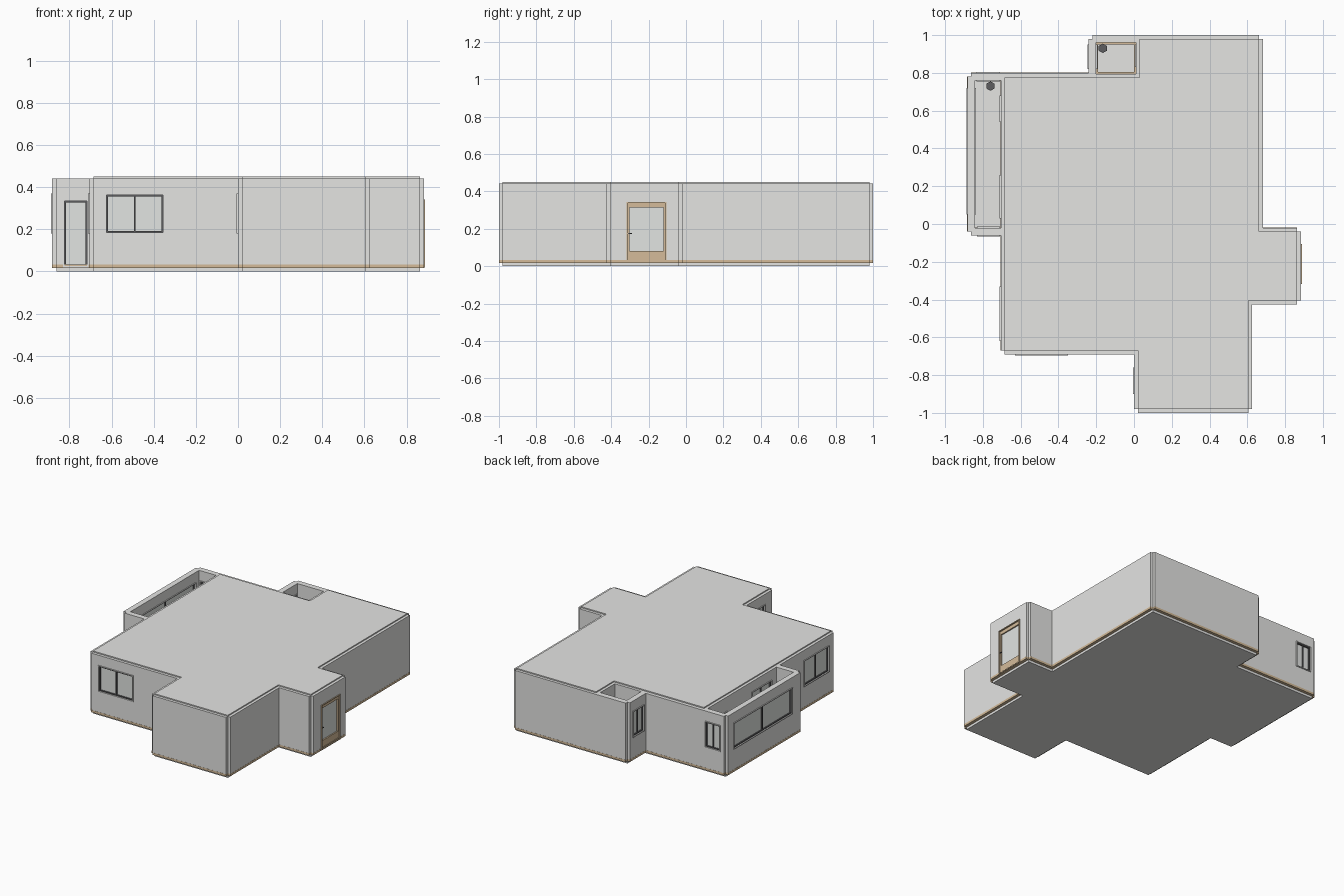
import bpy, bmesh
from mathutils import Vector

cube = bpy.data.objects.get("Cube")
if cube:
    bpy.data.objects.remove(cube, do_unlink=True)


def material(name, rgb):
    m = bpy.data.materials.new(name)
    m.use_nodes = True
    m.diffuse_color = (*rgb, 1)
    m.node_tree.nodes["Principled BSDF"].inputs["Base Color"].default_value = (*rgb, 1)
    return m


GREY = material("wall grey", (0.78, 0.78, 0.765))
TAN = material("tan wood", (0.66, 0.5, 0.32))
DARK = material("dark frame", (0.11, 0.11, 0.115))
GLASS = material("pale glass", (0.76, 0.78, 0.76))

HALF = 0.02      # half the wall thickness
WALL_BASE, WALL_TOP = 0.033, 0.442


def finish(name, bm, mat):
    bmesh.ops.recalc_face_normals(bm, faces=bm.faces)
    mesh = bpy.data.meshes.new(name)
    bm.to_mesh(mesh)
    bm.free()
    mesh.materials.append(mat)
    ob = bpy.data.objects.new(name, mesh)
    bpy.context.collection.objects.link(ob)
    return ob


def boxes(name, spans, mat):
    """One object from boxes given as (low corner, high corner)."""
    bm = bmesh.new()
    for lo, hi in spans:
        lo, hi = Vector(lo), Vector(hi)
        for v in bmesh.ops.create_cube(bm, size=1)["verts"]:
            v.co = (lo + hi) / 2 + v.co * (hi - lo)
    return finish(name, bm, mat)


def prism(name, outline, z0, z1, mat):
    bm = bmesh.new()
    face = bm.faces.new([bm.verts.new((x, y, z0)) for x, y in outline])
    top = bmesh.ops.extrude_face_region(bm, geom=[face], use_keep_orig=True)["geom"]
    for v in top:
        if isinstance(v, bmesh.types.BMVert):
            v.co.z = z1
    return finish(name, bm, mat)


def span(axis, plane, depth, u0, u1, z0, z1):
    """Box running along x or y, centred on a wall plane."""
    if axis == "x":
        return (u0, plane - depth, z0), (u1, plane + depth, z1)
    return (plane - depth, u0, z0), (plane + depth, u1, z1)


def ring(s, e, z0, z1, side, bottom, top):
    """Four bars framing a rectangle."""
    return [(s, s + side, z0, z1), (e - side, e, z0, z1),
            (s + side, e - side, z0, z0 + bottom), (s + side, e - side, z1 - top, z1)]


# Wall centre lines
front_part = [(0.02, -0.98), (0.605, -0.98), (0.605, -0.405), (0.863, -0.405),
              (0.863, -0.04), (0.662, -0.04), (0.662, 0.98)]
balconies = [(-0.22, 0.98), (-0.22, 0.78), (-0.862, 0.78), (-0.862, -0.04), (-0.685, -0.04)]
left_part = [(-0.685, -0.67), (0.02, -0.67)]
outline = front_part + balconies + left_part
roof_line = front_part + [(0.03, 0.98), (0.03, 0.775), (-0.685, 0.775)] + left_part
inner = [((-0.685, -0.04), (-0.685, 0.775)), ((-0.22, 0.775), (0.03, 0.775)),
         ((0.03, 0.775), (0.03, 0.98))]

# Openings: name, axis, wall plane, start, end, kind
openings = [
    ("front_window", "x", -0.67, -0.63, -0.35, "window"),
    ("side_window", "y", -0.685, -0.62, -0.33, "window"),
    ("small_side_window", "y", 0.02, -0.90, -0.76, "window"),
    ("balcony_long_window", "y", -0.862, 0.05, 0.72, "window"),
    ("balcony_back_window", "x", 0.78, -0.835, -0.71, "window"),
    ("alcove_window", "y", -0.22, 0.82, 0.95, "window"),
    ("balcony_inner_window", "y", -0.685, 0.03, 0.26, "window"),
    ("balcony_inner_door", "y", -0.685, 0.54, 0.68, "door"),
    ("alcove_door", "y", 0.03, 0.83, 0.95, "door"),
    ("balcony_front_door", "x", -0.04, -0.83, -0.71, "door"),
    ("entrance_door", "y", 0.863, -0.317, -0.105, "entrance"),
]
heights = {"window": (0.18, 0.37), "door": (0.02, 0.34), "entrance": (0.02, 0.343)}

# Slab and roof
prism("floor_slab", outline, 0, 0.02, GREY)
prism("roof", roof_line, 0.432, 0.45, GREY)

# Walls with cut openings, each on a thin wooden base strip
edges = list(zip(outline, outline[1:] + outline[:1])) + inner
for i, (a, b) in enumerate(edges):
    axis = "x" if a[1] == b[1] else "y"
    k = 0 if axis == "x" else 1
    plane = a[1 - k]
    u0, u1 = sorted((a[k], b[k]))
    wall = boxes(f"wall_{i + 1}", [span(axis, plane, HALF, u0, u1, WALL_BASE, WALL_TOP)], GREY)
    boxes(f"base_strip_{i + 1}", [span(axis, plane, HALF + 0.001, u0, u1, 0.017, WALL_BASE)], TAN)
    for name, ax, pl, s, e, kind in openings:
        if ax == axis and pl == plane and u0 <= s and e <= u1:
            z0, z1 = heights[kind]
            cutter = boxes("cutter", [span(ax, pl, 0.1, s, e, z0, z1)], GREY)
            cutter.hide_render = True
            mod = wall.modifiers.new("opening", "BOOLEAN")
            mod.operation, mod.solver, mod.object = "DIFFERENCE", "EXACT", cutter
            bpy.context.view_layer.objects.active = wall
            bpy.ops.object.modifier_apply(modifier=mod.name)
            bpy.data.objects.remove(cutter, do_unlink=True)

# Wooden skirting around the alcove floor
skirting = ring(-0.2, 0.01, 0.795, 0.96, 0.01, 0.01, 0.01)
boxes("alcove_skirting", [((x0, y0, 0.02), (x1, y1, 0.034)) for x0, x1, y0, y1 in skirting], TAN)

# Windows and doors: raised casing, recessed sash, pane
for name, ax, pl, s, e, kind in openings:
    z0, z1 = heights[kind]
    casing, sash = (TAN, TAN) if kind == "entrance" else (GREY, DARK)
    w = 0.006
    boxes(name + "_casing", [span(ax, pl, HALF + 0.006, *bar)
                             for bar in ring(s, e, z0, z1, w, w, w)], casing)
    s, e, z0, z1 = s + w, e - w, z0 + w, z1 - w
    side = bottom = top = 0.007
    if kind == "entrance":
        side, bottom, top = 0.01, 0.054, 0.024
    bars = ring(s, e, z0, z1, side, bottom, top)
    if kind == "window":
        mid = (s + e) / 2
        bars.append((mid - side / 2, mid + side / 2, z0 + side, z1 - side))
    boxes(name + "_sash", [span(ax, pl, HALF - 0.003, *bar) for bar in bars], sash)
    boxes(name + "_pane", [span(ax, pl, 0.008, s + side, e - side, z0 + bottom, z1 - top)], GLASS)

# Entrance handle
boxes("door_handle", [((0.88, -0.309, 0.173), (0.888, -0.29, 0.178))], DARK)

# Small pots on the balcony floors
for name, x, y in (("balcony_pot", -0.76, 0.73), ("alcove_pot", -0.165, 0.93)):
    bpy.ops.mesh.primitive_cone_add(vertices=6, radius1=0.016, radius2=0.025, depth=0.05,
                                    location=(x, y, 0.045))
    pot = bpy.context.object
    pot.name = name
    pot.data.materials.append(DARK)
